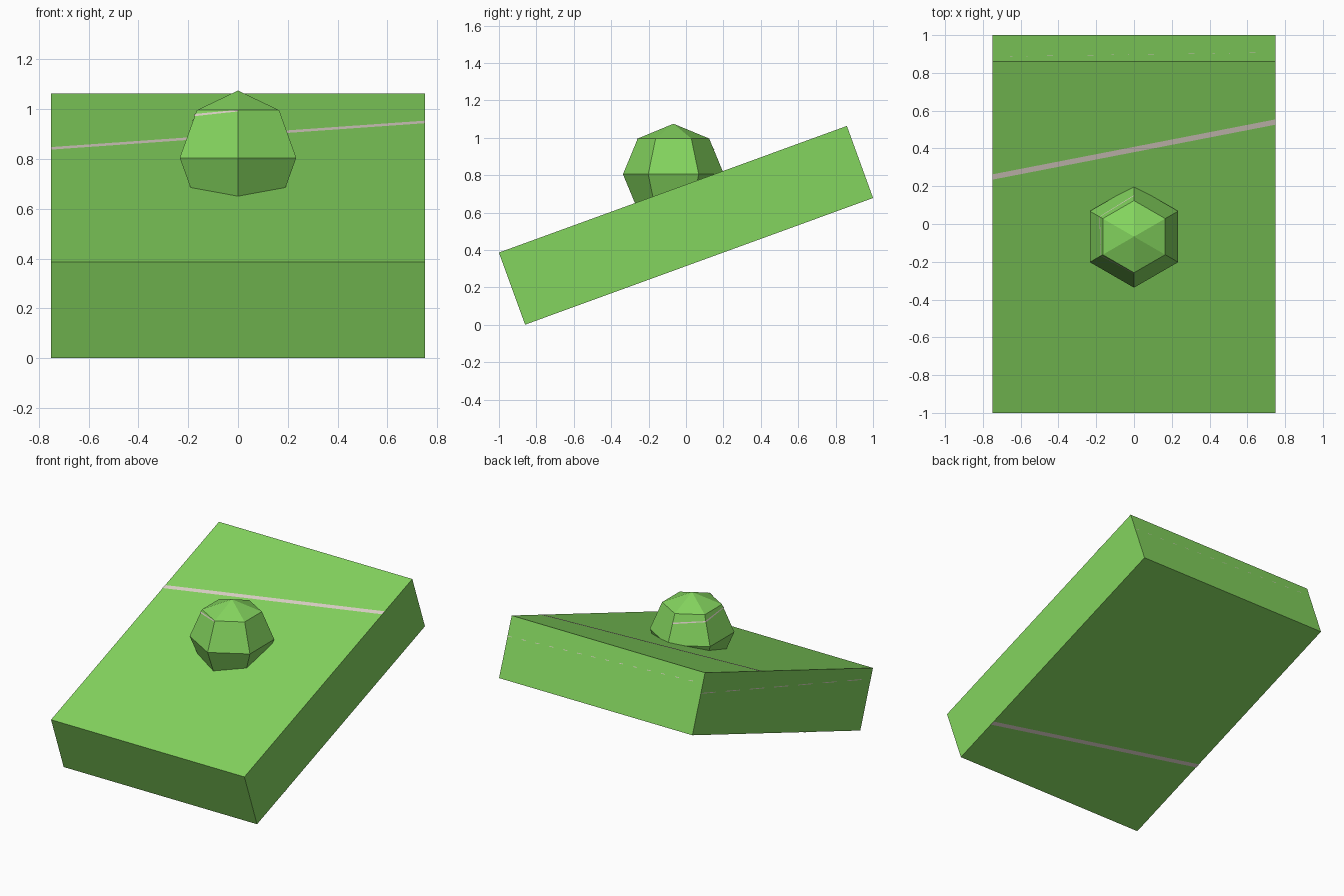
import bpy, bmesh
from math import radians, sin, cos, pi
from mathutils import Vector, Matrix

cube = bpy.data.objects.get("Cube")
if cube:
    bpy.data.objects.remove(cube, do_unlink=True)


def material(name, rgb):
    mat = bpy.data.materials.new(name)
    mat.use_nodes = True
    mat.diffuse_color = (*rgb, 1)
    mat.node_tree.nodes["Principled BSDF"].inputs["Base Color"].default_value = (*rgb, 1)
    return mat


GREEN = material("grass_green", (0.23, 0.66, 0.112))
CREAM = material("pale_cream", (0.72, 0.64, 0.57))


def add_object(name, bm, mat, matrix):
    mesh = bpy.data.meshes.new(name)
    bm.to_mesh(mesh)
    bm.free()
    mesh.materials.append(mat)
    obj = bpy.data.objects.new(name, mesh)
    obj.matrix_world = matrix
    bpy.context.collection.objects.link(obj)
    return obj


def add_plates(name, quads, matrix):
    """Thin flat stripes, each wound to face outwards from the local origin."""
    bm = bmesh.new()
    for quad in quads:
        face = bm.faces.new([bm.verts.new(p) for p in quad])
        face.normal_update()
        if face.normal.dot(face.calc_center_median()) < 0:
            face.normal_flip()
    return add_object(name, bm, CREAM, matrix)


def stripe(start, end, width, parts=1, fill=1.0):
    """Quads along a line, optionally broken into dashes."""
    a, b, w = Vector(start), Vector(end), Vector(width) / 2
    quads = []
    for i in range(parts):
        p, q = a.lerp(b, i / parts), a.lerp(b, (i + fill) / parts)
        quads.append([p - w, q - w, q + w, p + w])
    return quads


# Tilted slab
W, L, T = 0.75, 0.99, 0.205
GAP = 0.002
tilt = Matrix.Translation((0, 0, 0.532)) @ Matrix.Rotation(radians(20), 4, 'X')
bm = bmesh.new()
bmesh.ops.create_cube(bm, size=2, matrix=Matrix.Diagonal((W, L, T, 1)))
add_object("slab", bm, GREEN, tilt)

# Stripes across the slab faces
top, low, high = T + GAP, 0.34, 0.65
add_plates("top_stripe", stripe((-W, low, top), (W, high, top), (0, 0.03, 0)), tilt)
add_plates("bottom_stripe", stripe((-W, -low, -top), (W, -high, -top), (0, 0.03, 0)), tilt)
back, side = L + GAP, -W - GAP
add_plates("back_dashes", stripe((W, back, 0.07), (-W, back, 0.135), (0, 0, 0.004), 14, 0.3), tilt)
add_plates("side_dashes", stripe((side, L, 0.07), (side, -L, 0.135), (0, 0, 0.005), 7, 0.6), tilt)

# Faceted ball
R = 0.27
place = Matrix.Translation((0, -0.067, 0.805))
bm = bmesh.new()
bmesh.ops.create_uvsphere(bm, u_segments=6, v_segments=4, radius=R)
add_object("ball", bm, GREEN, place)


def ball_point(corner, v):
    """Point on a ball edge: v runs from the bottom pole to the top pole."""
    def ring(k):
        lat, lon = pi * (k / 4 - 0.5), pi / 2 + corner * pi / 3
        return Vector((cos(lat) * cos(lon), cos(lat) * sin(lon), sin(lat))) * (R + 0.003)
    k = int(v * 4)
    return ring(k).lerp(ring(k + 1), v * 4 - k)


# Stripe climbing round the ball
quads = []
for i in range(3):
    v0, v1 = 0.672 + i * 0.025, 0.672 + (i + 1) * 0.025
    quads.append([ball_point(i, v0 - 0.006), ball_point(i + 1, v1 - 0.006),
                  ball_point(i + 1, v1 + 0.002), ball_point(i, v0 + 0.006)])
add_plates("ball_stripe", quads, place)
